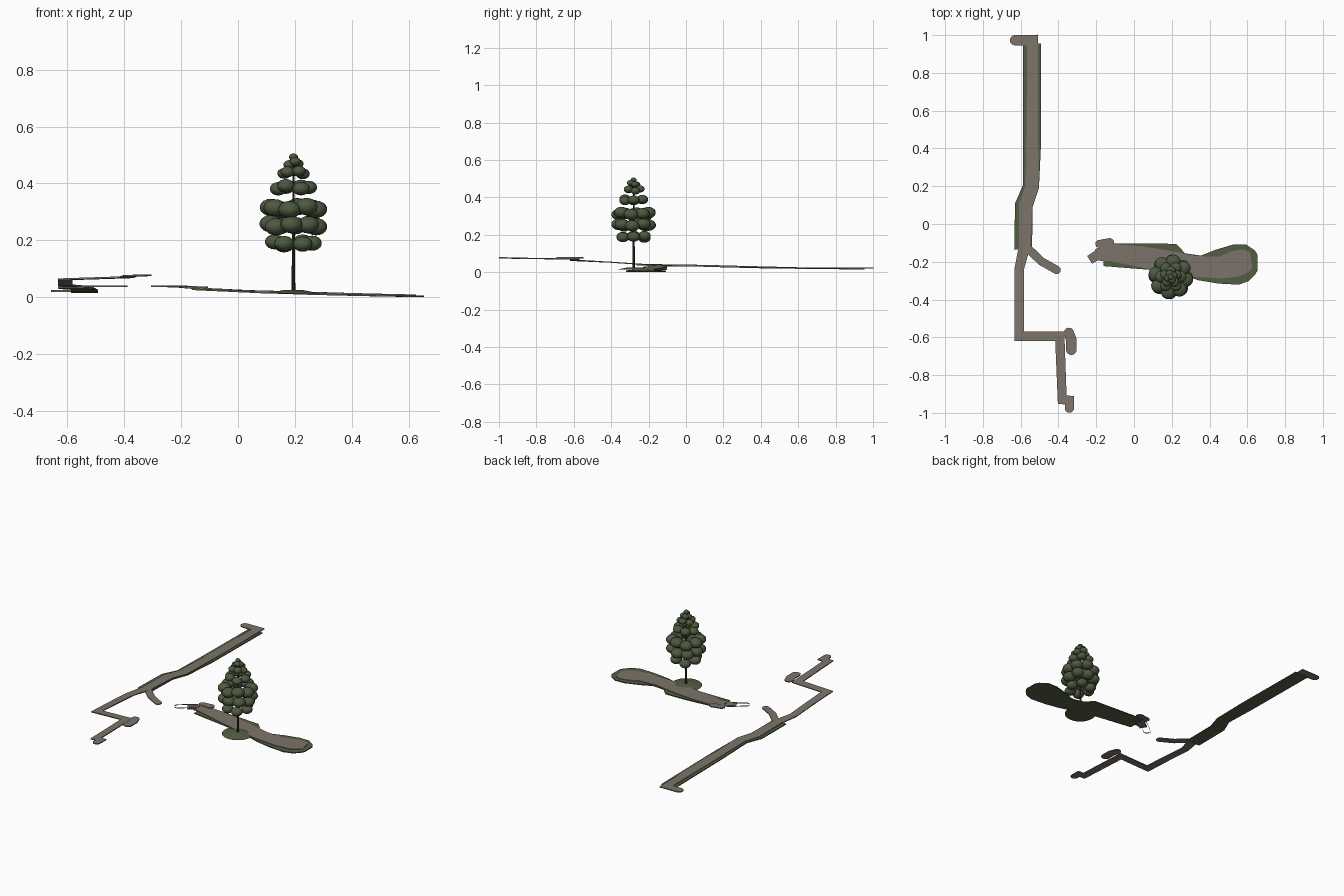
import bpy, bmesh, math
from mathutils import Vector, Matrix

if "Cube" in bpy.data.objects:
    bpy.data.objects.remove(bpy.data.objects["Cube"])


def material(name, rgb):
    m = bpy.data.materials.new(name)
    m.use_nodes = True
    m.diffuse_color = (*rgb, 1)
    m.node_tree.nodes["Principled BSDF"].inputs["Base Color"].default_value = (*rgb, 1)
    return m


PATH = material("path gravel", (0.2, 0.175, 0.145))
GRASS = material("grass", (0.085, 0.11, 0.055))
LEAF = material("pine foliage", (0.075, 0.1, 0.05))
BARK = material("bark", (0.05, 0.028, 0.018))


def finish(name, bm, mat):
    bmesh.ops.recalc_face_normals(bm, faces=bm.faces)
    mesh = bpy.data.meshes.new(name)
    bm.to_mesh(mesh)
    bm.free()
    mesh.materials.append(mat)
    ob = bpy.data.objects.new(name, mesh)
    bpy.context.collection.objects.link(ob)
    return ob


def strip(name, points, mat, round_ends=True, walls_only=False, thick=0.006):
    """Mitred slab along points (x, y, top z, half width)."""
    pos = [Vector(p[:3]) for p in points]
    seg = [(b - a).xy.normalized() for a, b in zip(pos, pos[1:])]
    rows = []
    for i, p in enumerate(pos):
        d0, d1 = seg[max(i - 1, 0)], seg[min(i, len(seg) - 1)]
        t = (d0 + d1).normalized()
        rows.append((p, t, points[i][3] / max(t.dot(d1), 0.6)))
    if round_ends:
        def cap(row, sign):
            p, t, r = row
            angles = [math.pi / 2 * k / 6 for k in range(1, 7)]
            return [(p + sign * r * math.sin(a) * t.to_3d(), t, r * math.cos(a))
                    for a in angles]
        rows = cap(rows[0], -1)[::-1] + rows + cap(rows[-1], 1)
    bm = bmesh.new()
    rings = []
    for p, t, w in rows:
        side = Vector((-t.y, t.x, 0)) * w
        drop = Vector((0, 0, thick))
        rings.append([bm.verts.new(v) for v in
                      (p + side, p - side, p - side - drop, p + side - drop)])
    for a, b in zip(rings, rings[1:]):
        for k in ((1, 3) if walls_only else range(4)):
            n = (k + 1) % 4
            bm.faces.new((a[k], a[n], b[n], b[k]))
    if not walls_only and not round_ends:
        bm.faces.new(rings[0])
        bm.faces.new(rings[-1])
    bmesh.ops.remove_doubles(bm, verts=bm.verts, dist=0.0001)
    return finish(name, bm, mat)


# Long western path, from the northern end to the southern end
strip("long_path", [
    (-0.63, 0.973, 0.025, 0.027), (-0.538, 0.973, 0.025, 0.029),
    (-0.538, 0.6, 0.026, 0.03), (-0.54, 0.2, 0.036, 0.034),
    (-0.575, 0.1, 0.039, 0.035), (-0.58, -0.12, 0.042, 0.03),
    (-0.608, -0.24, 0.045, 0.025), (-0.608, -0.4, 0.056, 0.025),
    (-0.608, -0.595, 0.066, 0.025), (-0.393, -0.595, 0.073, 0.025),
    (-0.38, -0.93, 0.078, 0.024), (-0.342, -0.933, 0.079, 0.024),
    (-0.342, -0.975, 0.08, 0.024)], PATH)
strip("south_spur", [(-0.345, -0.575, 0.08, 0.026), (-0.333, -0.61, 0.08, 0.028),
                     (-0.332, -0.665, 0.08, 0.028)], PATH)
strip("side_branch", [(-0.57, -0.125, 0.0415, 0.022), (-0.54, -0.15, 0.0415, 0.022),
                      (-0.49, -0.198, 0.041, 0.022), (-0.41, -0.243, 0.041, 0.022)], PATH)

# Grass shoulders of the western path
strip("west_grass", [
    (-0.54, 0.955, 0.02, 0.048), (-0.54, 0.43, 0.026, 0.048),
    (-0.545, 0.2, 0.032, 0.042), (-0.583, 0.1, 0.035, 0.047),
    (-0.587, -0.135, 0.037, 0.047)], GRASS, round_ends=False)

# Eastern path with its wider grass bed
strip("east_path", [
    (-0.2, -0.165, 0.039, 0.03), (-0.14, -0.15, 0.034, 0.045),
    (0.03, -0.172, 0.025, 0.055), (0.18, -0.2, 0.021, 0.06),
    (0.32, -0.225, 0.017, 0.055), (0.46, -0.23, 0.013, 0.058),
    (0.54, -0.21, 0.011, 0.07), (0.59, -0.195, 0.01, 0.062),
    (0.62, -0.19, 0.009, 0.04)], PATH, round_ends=False)
strip("east_grass", [
    (-0.16, -0.163, 0.031, 0.06), (0.08, -0.172, 0.02, 0.07),
    (0.2, -0.182, 0.017, 0.078), (0.25, -0.21, 0.015, 0.058),
    (0.35, -0.233, 0.012, 0.065), (0.44, -0.226, 0.01, 0.09),
    (0.54, -0.215, 0.008, 0.107), (0.6, -0.205, 0.007, 0.097),
    (0.64, -0.205, 0.006, 0.065), (0.655, -0.205, 0.006, 0.04)],
    GRASS, round_ends=False)
strip("east_path_tip", [(-0.235, -0.19, 0.04, 0.024), (-0.18, -0.155, 0.039, 0.026)],
      PATH, round_ends=False)
strip("east_path_lobe", [(-0.185, -0.105, 0.04, 0.02), (-0.13, -0.1, 0.038, 0.025)], PATH)
strip("east_path_rim", [(-0.285, -0.215, 0.041, 0.022), (-0.2, -0.15, 0.041, 0.022)],
      PATH, walls_only=True)

# Tree: grass mound, trunk and tiers of foliage
TREE = Vector((0.195, -0.28, 0))


def cone(name, r1, r2, z1, z2, sides, mat):
    bm = bmesh.new()
    bmesh.ops.create_cone(bm, cap_ends=True, segments=sides, radius1=r1, radius2=r2,
                          depth=z2 - z1,
                          matrix=Matrix.Translation(TREE + Vector((0, 0, (z1 + z2) / 2))))
    return finish(name, bm, mat)


cone("tree_mound", 0.095, 0.03, 0.013, 0.026, 32, GRASS)
cone("tree_trunk", 0.007, 0.003, 0.02, 0.48, 10, BARK)

# Each tier: height, ring radius, number of clumps, clump radius
tiers = [(0.19, 0.066, 6, 0.035), (0.253, 0.08, 8, 0.04), (0.313, 0.08, 8, 0.04),
         (0.386, 0.053, 6, 0.031), (0.44, 0.034, 5, 0.025),
         (0.472, 0.017, 4, 0.02), (0.495, 0, 1, 0.016)]
bm = bmesh.new()
for level, (z, ring, count, r) in enumerate(tiers):
    for k in range(count):
        a = math.tau * k / count + level * 0.7
        lift = 0.006 * math.sin(k * 2.4 + level)
        place = (Matrix.Translation(TREE + Vector((0, 0, z + lift)))
                 @ Matrix.Rotation(a, 4, "Z") @ Matrix.Translation((ring, 0, 0))
                 @ Matrix.Diagonal((1, 1, 0.76, 1)))
        bmesh.ops.create_uvsphere(bm, u_segments=14, v_segments=9, radius=r, matrix=place)
for f in bm.faces:
    f.smooth = True
finish("tree_foliage", bm, LEAF)
